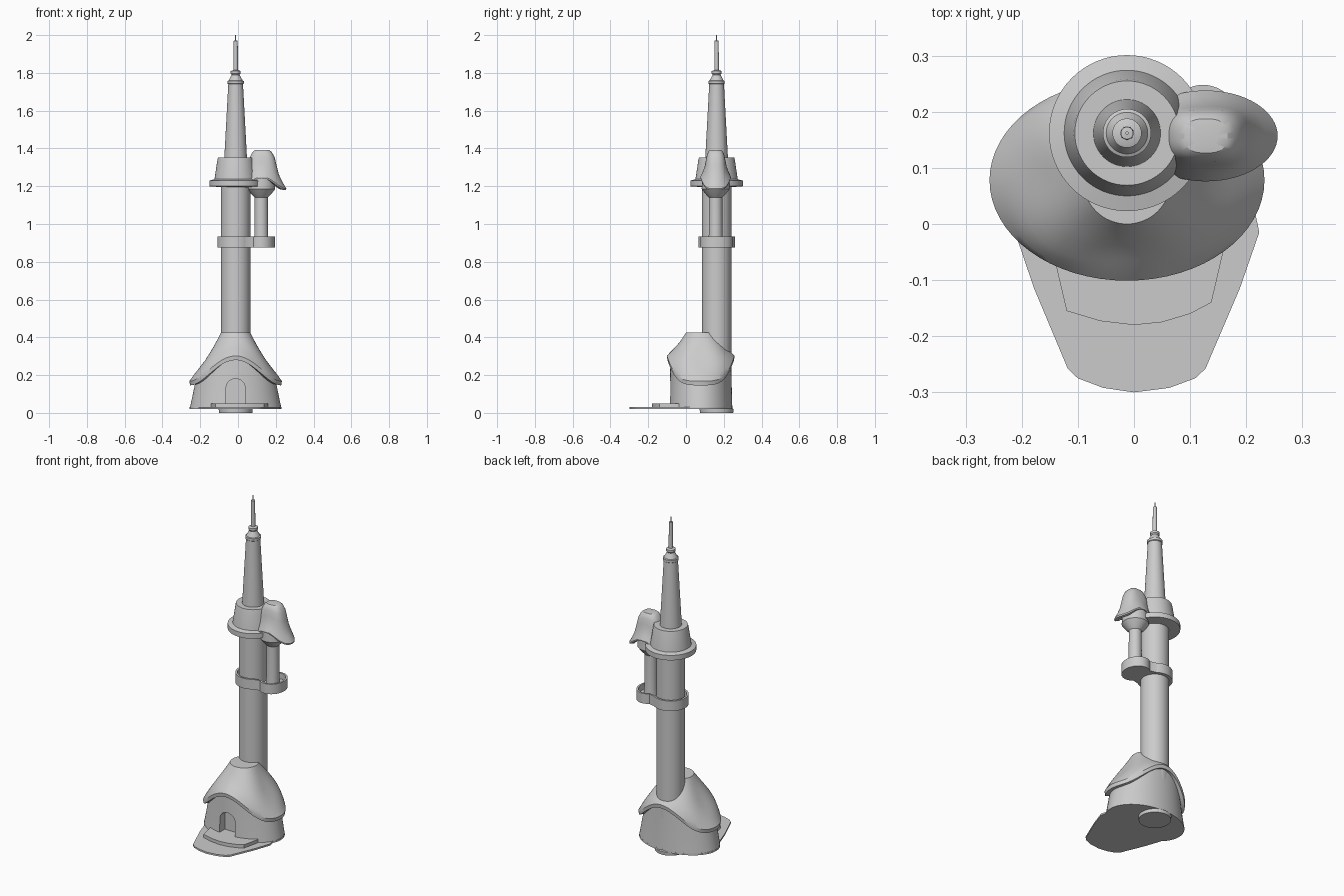
import bpy, bmesh
from math import sin, cos, pi, radians

if "Cube" in bpy.data.objects:
    bpy.data.objects.remove(bpy.data.objects["Cube"])

N = 64
CX, TY, HY = -0.0125, 0.162, 0.078      # shared x centre, tower y, house y
SX, SY = 0.128, 0.157                   # side turret centre


def loft(name, rings, cap_start=True, cap_end=True, smooth=True):
    """Skin a list of equal-length point rings."""
    bm = bmesh.new()
    vs = [[bm.verts.new(p) for p in ring] for ring in rings]
    n = len(vs[0])
    for a, b in zip(vs, vs[1:]):
        for i in range(n):
            j = (i + 1) % n
            bm.faces.new((a[i], a[j], b[j], b[i]))
    if cap_start:
        bm.faces.new(vs[0][::-1])
    if cap_end:
        bm.faces.new(vs[-1])
    bmesh.ops.recalc_face_normals(bm, faces=bm.faces)
    me = bpy.data.meshes.new(name)
    bm.to_mesh(me)
    bm.free()
    ob = bpy.data.objects.new(name, me)
    bpy.context.collection.objects.link(ob)
    if smooth:
        soften(ob)
    return ob


def soften(ob):
    bpy.ops.object.select_all(action='DESELECT')
    ob.select_set(True)
    bpy.context.view_layer.objects.active = ob
    bpy.ops.object.shade_smooth_by_angle(angle=radians(32))


def ring(cx, cy, rx, ry, z):
    """Ellipse ring; rx, ry, z may be functions of the angle."""
    f = lambda v, a: v(a) if callable(v) else v
    return [(cx + f(rx, a) * cos(a), cy + f(ry, a) * sin(a), f(z, a))
            for a in (2 * pi * i / N for i in range(N))]


def lathe(name, cx, cy, profile):
    return loft(name, [ring(cx, cy, r, r, z) for r, z in profile])


def prism(name, outline, z0, z1):
    return loft(name, [[(x, y, z) for x, y in outline] for z in (z0, z1)])


def wavy_roof(name, cx, cy, top_r, top_z, rx, ry, low, high, rim, steps, bulge):
    """Roof flaring from a round top to an oval eave, low at the sides and high front and back."""
    eave = lambda a: low + (high - low) * abs(sin(a)) ** 4
    rings = []
    for tr, tz in steps:
        k = lambda a, t=tr: bulge * sin(2 * a) ** 2 * sin(pi * t)
        rings.append(ring(cx, cy,
                          lambda a, t=tr, k=k: top_r + (rx - top_r) * t + k(a),
                          lambda a, t=tr, k=k: top_r + (ry - top_r) * t + k(a),
                          lambda a, t=tz: top_z + (eave(a) - top_z) * t))
    for s, d in ((0.985, rim), (0.8, rim * 0.6)):
        rings.append(ring(cx, cy, rx * s, ry * s, lambda a, d=d: eave(a) - d))
    return loft(name, rings, cap_end=False)


# Main tower shaft with its foot
lathe("tower_shaft", CX, TY, [(0.088, 0), (0.09, 0.02), (0.078, 0.03), (0.078, 1.21)])

# Lookout ring and drum near the top
lathe("lookout_drum", CX, TY, [(0.078, 1.195), (0.139, 1.2), (0.139, 1.23), (0.112, 1.237),
                               (0.11, 1.25), (0.096, 1.343), (0.093, 1.353)])

# Tapered spire, collars and mast
lathe("spire", CX, TY, [(0.06, 1.35), (0.039, 1.74), (0.043, 1.743), (0.043, 1.757), (0.037, 1.76),
                        (0.021, 1.79), (0.026, 1.797), (0.026, 1.81), (0.012, 1.815)])
lathe("mast", CX, TY, [(0.012, 1.81), (0.011, 1.97), (0.003, 1.971), (0.003, 2.0)])


# Balcony with a raised rim, wrapping tower and side turret
def balcony_outline(d, z):
    half = [(CX + (0.097 - d) * cos(radians(a)), (0.097 - d) * sin(radians(a)))
            for a in range(180, 54, -5)]
    half += [(0.123 + (0.072 - d) * cos(radians(a)), (0.086 - d) * sin(radians(a)))
             for a in range(125, -1, -5)]
    full = half + [(x, -y) for x, y in half[-2:0:-1]]
    return [(x, TY + y, z) for x, y in full]


loft("balcony", [balcony_outline(d, z) for d, z in
                 ((0, 0.875), (0, 0.935), (0.011, 0.935), (0.011, 0.9))])

# Side turret: stem, flared head and wavy cap
lathe("side_turret", SX - 0.005, SY, [(0.04, 0.89), (0.036, 0.95), (0.035, 1.14),
                                      (0.05, 1.155), (0.074, 1.185), (0.07, 1.27)])
wavy_roof("side_turret_cap", SX, SY, 0.02, 1.393, 0.128, 0.081, 1.187, 1.25, 0.008,
          [(0, 0), (0.17, 0.01), (0.29, 0.06), (0.43, 0.2), (0.53, 0.42), (0.63, 0.63),
           (0.8, 0.82), (1, 1)], 0.006)

# House walls, following the wavy eave
wall_top = lambda a: 0.155 + 0.13 * abs(sin(a)) ** 4
walls = loft("house_walls", [ring(CX, HY, 0.243, 0.168, 0.02),
                             ring(CX, HY, 0.24, 0.167, 0.035),
                             ring(CX, HY, 0.215, 0.16, wall_top),
                             ring(CX, HY, 0.1, 0.08, 0.23)], smooth=False)

# Arched doorway cut into the front wall
arch = [(-0.051, 0.05), (0.051, 0.05)]
arch += [(0.051 * cos(pi * i / 16), 0.13 + 0.051 * sin(pi * i / 16)) for i in range(17)]
cutter = loft("door_cutter", [[(CX + x, y, z) for x, z in arch] for y in (-0.3, -0.035)],
              smooth=False)
cutter.hide_render = True
mod = walls.modifiers.new("doorway", 'BOOLEAN')
mod.operation = 'DIFFERENCE'
mod.object = cutter
bpy.context.view_layer.objects.active = walls
bpy.ops.object.modifier_apply(modifier="doorway")
bpy.data.objects.remove(cutter)
soften(walls)

# House roof
wavy_roof("house_roof", CX, HY, 0.078, 0.425, 0.245, 0.179, 0.168, 0.302, 0.022,
          [(0, 0), (0.1, 0.13), (0.25, 0.31), (0.38, 0.45), (0.5, 0.57), (0.63, 0.68),
           (0.75, 0.78), (0.88, 0.89), (1, 1)], 0.022)

# Ground plate reaching forward, and the door step
back = [(CX + 0.243 * cos(radians(a)), HY + 0.168 * sin(radians(a))) for a in range(-20, 201, 10)]
front = [(-0.212, -0.015), (-0.178, -0.115), (-0.118, -0.258), (-0.1, -0.275), (-0.055, -0.292)]
prism("ground_plate", back + front + [(0, -0.3)] + [(0.007 - x * 1.02, y) for x, y in front[::-1]],
      0.02, 0.03)
prism("door_step", [(-0.155, 0), (-0.147, -0.04), (-0.12, -0.155), (-0.06, -0.173), (0, -0.18),
                    (0.05, -0.175), (0.1, -0.16), (0.138, -0.14), (0.16, -0.045), (0.16, 0)],
      0.03, 0.05)
